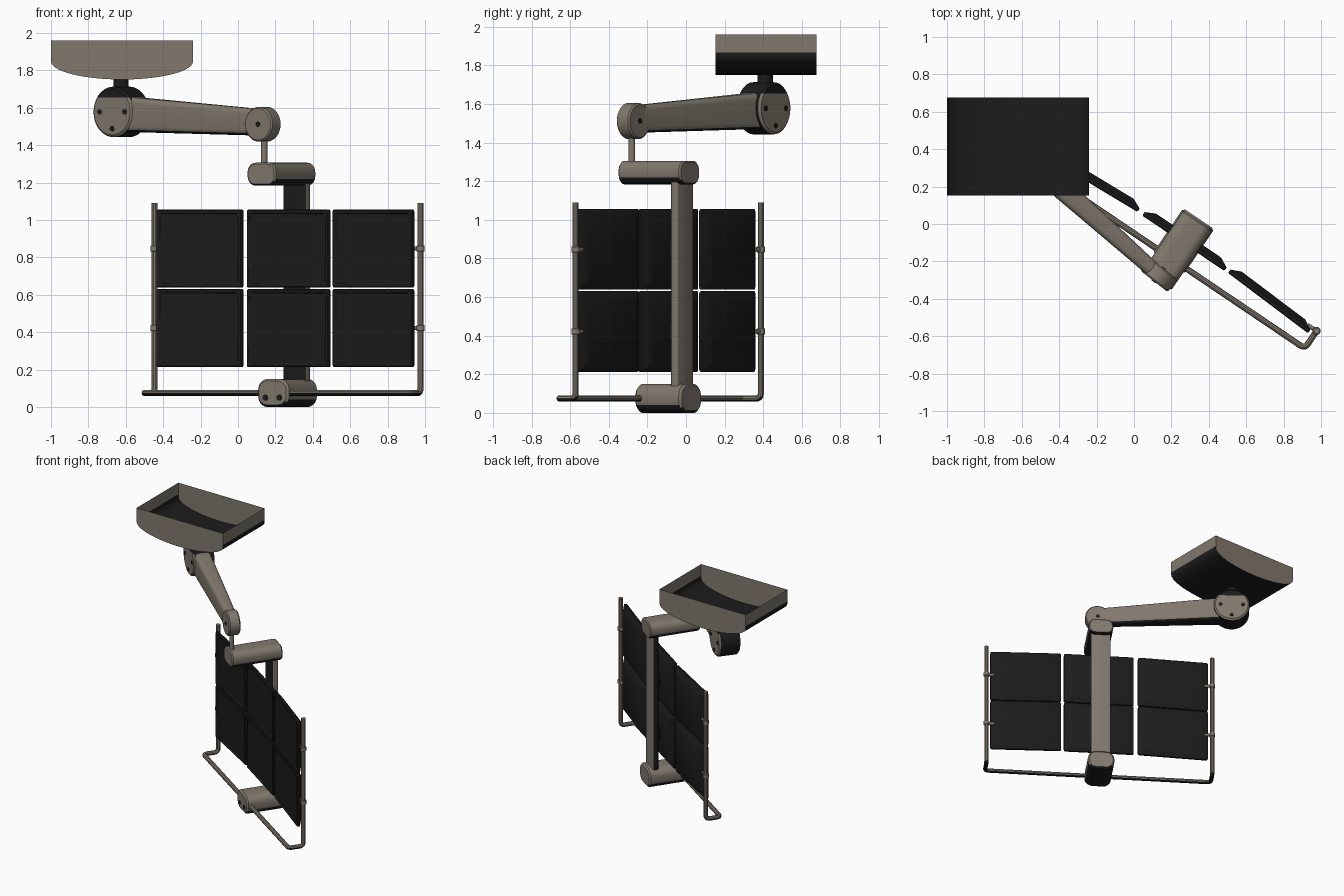
import bpy, bmesh, math
from mathutils import Matrix, Vector

if "Cube" in bpy.data.objects:
    bpy.data.objects.remove(bpy.data.objects["Cube"])


def material(name, rgb):
    m = bpy.data.materials.new(name)
    m.diffuse_color = (*rgb, 1)
    m.use_nodes = True
    m.node_tree.nodes["Principled BSDF"].inputs["Base Color"].default_value = m.diffuse_color
    return m


TAUPE = material("taupe paint", (0.22, 0.19, 0.155))
DARK = material("dark plastic", (0.0115, 0.0115, 0.0115))

# Local frames: the screen rack is turned 34 degrees, the arm 38 degrees
RACK = Matrix.Translation((0.265, -0.092, 0)) @ Matrix.Rotation(math.radians(-34), 4, 'Z')
ARM = Matrix.Rotation(math.radians(-38), 4, 'Z')
AXIS_N = RACK.to_3x3() @ Vector((0, 1, 0))
AXIS_U = RACK.to_3x3() @ Vector((1, 0, 0))
ARM_B = ARM.to_3x3() @ Vector((0, 1, 0))


def smooth(ob):
    bpy.ops.object.select_all(action='DESELECT')
    bpy.context.view_layer.objects.active = ob
    ob.select_set(True)
    bpy.ops.object.shade_smooth_by_angle(angle=math.radians(32))


def darken(ob, rule):
    """Give the dark material to the faces for which rule(centre, normal) holds."""
    ob.data.materials.append(DARK)
    for f in ob.data.polygons:
        f.material_index = 1 if rule(f.center, f.normal) else 0


def loft(name, rings, mat, frame=Matrix(), cap=True):
    """Skin a list of equal-length closed rings."""
    bm = bmesh.new()
    vs = [[bm.verts.new(p) for p in r] for r in rings]
    n = len(rings[0])
    for a, b in zip(vs, vs[1:]):
        for i in range(n):
            j = (i + 1) % n
            bm.faces.new((a[i], a[j], b[j], b[i]))
    if cap:
        bm.faces.new(vs[0])
        bm.faces.new(vs[-1])
    bmesh.ops.recalc_face_normals(bm, faces=bm.faces)
    me = bpy.data.meshes.new(name)
    bm.to_mesh(me)
    bm.free()
    me.materials.append(mat)
    ob = bpy.data.objects.new(name, me)
    bpy.context.collection.objects.link(ob)
    me.transform(frame)
    smooth(ob)
    return ob


def rounded(w, h, r, seg=5):
    """Rounded rectangle outline."""
    pts = []
    for k, (sx, sy) in enumerate(((1, 1), (-1, 1), (-1, -1), (1, -1))):
        for i in range(seg + 1):
            a = math.pi / 2 * (k + i / seg)
            pts.append((sx * (w / 2 - r) + r * math.cos(a), sy * (h / 2 - r) + r * math.sin(a)))
    return pts


def cylinder(name, a, b, r, mat, frame=Matrix(), bevel=0.0, seg=32):
    a, b = Vector(a), Vector(b)
    d = (b - a).normalized()
    q = d.to_track_quat('Z', 'Y')
    ring = lambda c, rad: [c + q @ Vector((rad * math.cos(t), rad * math.sin(t), 0))
                           for t in (2 * math.pi * i / seg for i in range(seg))]
    rings = [ring(a, r), ring(b, r)]
    if bevel:
        rings = [ring(a, r - bevel), ring(a + d * bevel, r), ring(b - d * bevel, r), ring(b, r - bevel)]
    return loft(name, rings, mat, frame)


def block(name, w, h, r, y0, y1, z, mat, bevel=0.008):
    """Round-edged block running front to back in the rack frame, dark underneath."""
    rings = [[(x, y, z + v) for x, v in rounded(w - 2 * i, h - 2 * i, r - i)]
             for y, i in ((y0, bevel), (y0 + bevel, 0), (y1 - bevel, 0), (y1, bevel))]
    ob = loft(name, rings, mat, RACK)
    darken(ob, lambda c, n: n.z < -0.4)
    return ob


def tube(name, pts, r, fillet, mat, frame):
    """Bent tube with filleted corners."""
    pts = [Vector(p) for p in pts]
    path = [pts[0]]
    for p, c, n in zip(pts, pts[1:], pts[2:]):
        a = c + (p - c).normalized() * fillet
        b = c + (n - c).normalized() * fillet
        for i in range(7):
            t = i / 6
            path.append(a * (1 - t) ** 2 + c * 2 * t * (1 - t) + b * t * t)
    path.append(pts[-1])
    cu = bpy.data.curves.new(name, 'CURVE')
    cu.dimensions = '3D'
    cu.bevel_depth = r
    cu.bevel_resolution = 3
    cu.use_fill_caps = True
    sp = cu.splines.new('POLY')
    sp.points.add(len(path) - 1)
    for s, p in zip(sp.points, path):
        s.co = (*(frame @ p), 1)
    cu.materials.append(mat)
    ob = bpy.data.objects.new(name, cu)
    bpy.context.collection.objects.link(ob)
    bpy.ops.object.select_all(action='DESELECT')
    bpy.context.view_layer.objects.active = ob
    ob.select_set(True)
    bpy.ops.object.convert(target='MESH')
    smooth(bpy.context.object)
    return bpy.context.object


# Ceiling canopy: open tray with a dark elliptical belly
prof = [(-1.0, 1.96), (-1.0, 1.868)]
prof += [(-0.62 - 0.38 * math.cos(math.pi * i / 20), 1.848 - 0.097 * math.sin(math.pi * i / 20))
         for i in range(21)]
prof += [(-0.24, 1.868), (-0.24, 1.96)]
canopy = loft("ceiling_canopy", [[(x, y, z) for x, z in prof] for y in (0.152, 0.677)], TAUPE)
bm = bmesh.new()
bm.from_mesh(canopy.data)
bmesh.ops.delete(bm, geom=[f for f in bm.faces if f.calc_center_median().z > 1.955], context='FACES')
bm.to_mesh(canopy.data)
bm.free()
darken(canopy, lambda c, n: abs(n.y) < 0.5 and c.z < 1.868)
cylinder("canopy_stem", (-0.625, 0.41, 1.66), (-0.625, 0.41, 1.752), 0.04, DARK)

# Shoulder and elbow joints of the arm (in arm frame: x along arm, y across it)
inv = ARM.inverted()
sh = inv @ Vector((-0.624, 0.402, 1.578))
el = inv @ Vector((0.133, -0.272, 1.512))
for name, c, L, R, bev in (("shoulder_joint", sh, 0.16, 0.135, 0.012), ("elbow_joint", el, 0.086, 0.093, 0.008)):
    half = Vector((0, L / 2, 0))
    joint = cylinder(name, c - half, c + half, R, TAUPE, ARM, bev, 40)
    offs = [(-0.085, 0), (0.085, 0), (0, -0.09)] if R > 0.1 else [(0, 0)]
    if R > 0.1:
        # shoulder: dark barrel, taupe end caps with a dark band across the top
        bm = bmesh.new()
        bm.from_mesh(joint.data)
        bmesh.ops.bisect_plane(bm, geom=bm.verts[:] + bm.edges[:] + bm.faces[:],
                               plane_co=(0, 0, 1.655), plane_no=(0, 0, 1))
        bm.to_mesh(joint.data)
        bm.free()
        darken(joint, lambda c, n: abs(n.dot(ARM_B)) < 0.4 or c.z > 1.655)
    for s in (-1, 1):
        for dx, dz in offs:
            p = c + Vector((dx, s * L / 2, dz))
            cylinder(name + "_screw", p, p + Vector((0, s * 0.004, 0)), 0.014, DARK, ARM, seg=12)

# Tapered arm
sections = ((0.03, 0.13, 0.205, -0.006), (0.12, 0.125, 0.185, -0.008), (0.93, 0.084, 0.145, 0.008), (1.0, 0.078, 0.13, 0))
arm = loft("swing_arm", [[(sh.x + (el.x - sh.x) * t, sh.y + (el.y - sh.y) * t + a,
                           sh.z + (el.z - sh.z) * t + dz + b) for a, b in rounded(w, h, 0.03)]
                         for t, w, h, dz in sections], TAUPE, ARM)
darken(arm, lambda c, n: n.z < -0.7)
cylinder("drop_rod", (0.14, -0.28, 1.28), (0.14, -0.28, 1.46), 0.017, TAUPE, seg=20)

# Rack carrier: top block, column with dark inner faces, bottom block
block("top_block", 0.185, 0.122, 0.05, -0.253, 0.136, 1.245, TAUPE)
block("bottom_block", 0.2, 0.15, 0.06, -0.145, 0.145, 0.075, TAUPE, 0.012)
column = loft("rack_column", [[(x, 0.086 + y, z) for x, y in rounded(0.148, 0.044, 0.008, 3)]
                              for z in (0.08, 1.24)], TAUPE, RACK)
darken(column, lambda c, n: n.dot(AXIS_N) < -0.5 or n.dot(AXIS_U) < -0.8)
for x in (-0.045, 0.045):
    cylinder("bottom_block_screw", (x, -0.15, 0.05), (x, -0.14, 0.05), 0.016, DARK, RACK, seg=12)

# Bent handle frame, dark under the bottom bar
handle = tube("handle_frame", [(-0.858, 0, 1.09), (-0.858, 0, 0.075), (-0.858, -0.113, 0.075),
                               (0.858, -0.113, 0.075), (0.858, 0, 0.075), (0.858, 0, 1.09)],
              0.0165, 0.03, TAUPE, RACK)
darken(handle, lambda c, n: n.z < -0.3)

# Six screens: shallow inset front, sloped back, side ones toed in
H = 0.418
for z in (0.422, 0.847):
    for s in (-1, 0, 1):
        W = 0.535 if s else 0.53
        local = RACK @ Matrix.Translation((s * 0.56 + (0 if s else 0.005), 0.014 - 0.012 * abs(s), z)) \
            @ Matrix.Rotation(math.radians(-3 * s), 4, 'Z')
        rings = [[(a, y, b) for a, b in rounded(W - dw, H - dh, 0.012, 3)]
                 for y, dw, dh in ((-0.020, 0.046, 0.046), (-0.024, 0.036, 0.036), (-0.024, 0.012, 0.012),
                                   (-0.018, 0, 0), (-0.002, 0, 0), (0.026, 0.11, 0.07))]
        loft("screen", rings, DARK, local)
    # mount behind the centre screen
    loft("screen_mount", [[(a, y, z + b) for a, b in rounded(0.1, 0.1, 0.01, 2)]
                          for y in (0.03, 0.07)], DARK, RACK)
    # clamps on the upright handles
    for s in (-1, 1):
        cylinder("handle_clamp", (s * 0.858, 0, z - 0.016), (s * 0.858, 0, z + 0.016), 0.022, TAUPE, RACK, 0.003, 20)
        cylinder("clamp_pin", (s * 0.80, 0, z), (s * 0.858, 0, z), 0.011, TAUPE, RACK, seg=16)
